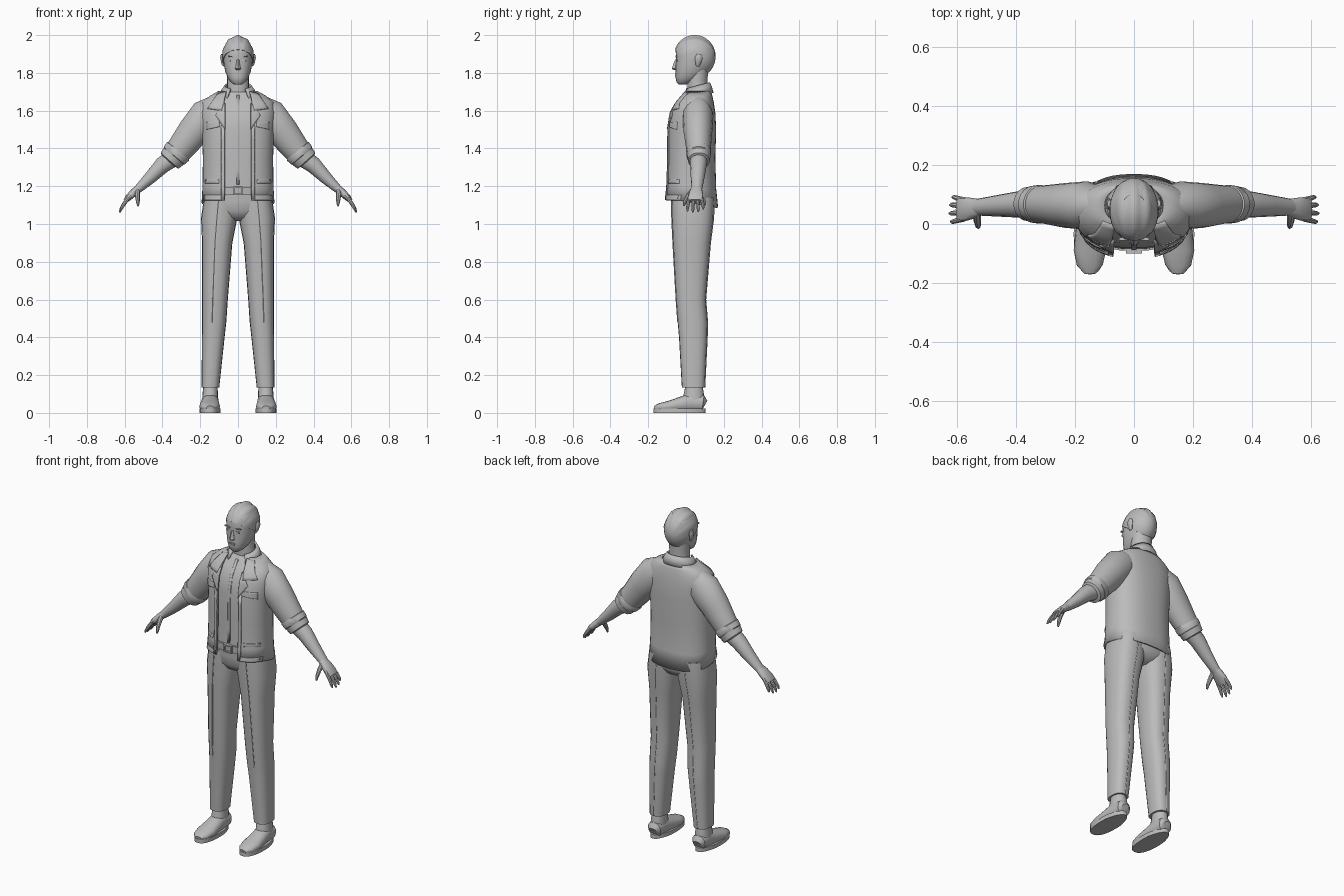
import bpy, bmesh, math
from mathutils import Vector as V

if "Cube" in bpy.data.objects:
    bpy.data.objects.remove(bpy.data.objects["Cube"])

grey = bpy.data.materials.new("plain_grey")
grey.use_nodes = True
grey.diffuse_color = (0.5, 0.5, 0.5, 1)
grey.node_tree.nodes["Principled BSDF"].inputs["Base Color"].default_value = (0.5, 0.5, 0.5, 1)
X, Y, Z = V((1, 0, 0)), V((0, 1, 0)), V((0, 0, 1))
SIDES = (("left", 1), ("right", -1))


def finish(name, bm, angle=40):
    bmesh.ops.recalc_face_normals(bm, faces=bm.faces)
    mesh = bpy.data.meshes.new(name)
    bm.to_mesh(mesh)
    bm.free()
    mesh.materials.append(grey)
    ob = bpy.data.objects.new(name, mesh)
    bpy.context.collection.objects.link(ob)
    bpy.ops.object.select_all(action="DESELECT")
    ob.select_set(True)
    bpy.context.view_layer.objects.active = ob
    bpy.ops.object.shade_smooth_by_angle(angle=math.radians(angle))
    return ob


def thicken(ob, t, offset=0):
    mod = ob.modifiers.new("thickness", "SOLIDIFY")
    mod.thickness, mod.offset = t, offset


def ring(c, u, v, p=2, n=20, gap=0):
    """Superellipse ring; gap opens it around the -v direction."""
    pts = []
    for i in range(n if not gap else n + 1):
        a = -math.pi / 2 + gap + i * (math.tau - 2 * gap) / n
        co, si = math.cos(a), math.sin(a)
        pts.append(c + u * math.copysign(abs(co) ** (2 / p), co)
                   + v * math.copysign(abs(si) ** (2 / p), si))
    return pts


def loft(name, rings, closed=True, angle=40):
    bm = bmesh.new()
    rows = [[bm.verts.new(p) for p in r] for r in rings]
    n = len(rows[0])
    for a, b in zip(rows, rows[1:]):
        for i in range(n if closed else n - 1):
            j = (i + 1) % n
            bm.faces.new((a[i], a[j], b[j], b[i]))
    if closed:
        bm.faces.new(rows[0])
        bm.faces.new(rows[-1])
    return finish(name, bm, angle)


def stack(name, rows, p=2.3, n=20, cx=0):
    """Horizontal rings: z, half width, front y, back y, optional centre x."""
    return loft(name, [ring(V((cx * r[4] if len(r) > 4 else 0, (r[2] + r[3]) / 2, r[0])),
                            X * r[1], Y * (r[3] - r[2]) / 2, p, n) for r in rows])


def tube(name, pts, s, side=Y, n=12, p=2):
    """Points: x, y, z, radius across, radius along side; s mirrors x."""
    cs = [V((q[0] * s, q[1], q[2])) for q in pts]
    rings = []
    for i, q in enumerate(pts):
        t = (cs[min(i + 1, len(cs) - 1)] - cs[max(i - 1, 0)]).normalized()
        across = t.cross(side).normalized()
        rings.append(ring(cs[i], across * q[3], across.cross(t).normalized() * q[4], p, n))
    return loft(name, rings)


# Upper body profile: z, half width, front y, back y, hem droop
BODY = [(1.125, .188, -.108, .165, .2), (1.2, .183, -.1, .155, .08), (1.35, .181, -.095, .15, 0),
        (1.5, .186, -.095, .155, 0), (1.59, .195, -.08, .15, 0), (1.645, .185, -.048, .142, 0),
        (1.675, .145, -.022, .135, 0), (1.7, .1, -.005, .127, 0)]
POW = 2.4


def front_y(x, z):
    z = min(max(z, BODY[0][0]), BODY[-1][0] - .001)
    a, b = next((a, b) for a, b in zip(BODY, BODY[1:]) if a[0] <= z <= b[0])
    f = (z - a[0]) / (b[0] - a[0])
    w, y0, y1 = (a[k] + (b[k] - a[k]) * f for k in (1, 2, 3))
    return (y0 + y1) / 2 - (y1 - y0) / 2 * (1 - min(abs(x / w), 1) ** POW) ** (1 / POW)


def patch(name, corners, s, lift=.008, n=6):
    """Four-cornered cloth panel (x, z) laid on the chest."""
    a, b, c, d = (V(q) for q in corners)
    grid = []
    for i in range(n + 1):
        row = []
        for j in range(n + 1):
            q = a.lerp(b, i / n).lerp(d.lerp(c, i / n), j / n)
            row.append(V((q.x * s, front_y(q.x, q.y) - lift, q.y)))
        grid.append(row)
    thicken(loft(name, grid, closed=False), .008)


# Jacket, open at the front, and the shirt beneath
coat = []
for z, w, y0, y1, droop in BODY:
    gap = math.asin(min(.072 / w, .75) ** (POW / 2))
    r = ring(V((0, (y0 + y1) / 2, z)), X * w, Y * (y1 - y0) / 2, POW, 36, gap)
    coat.append([q - Z * droop * max(q.y + .03, 0) for q in r])
thicken(loft("jacket", coat, closed=False), .01)
stack("shirt", [(z, w - .012, y0 + .014, y1 - .012) for z, w, y0, y1, d in BODY[1:]], POW, 32)

# Standing collar and jacket trims
col = [ring(V((0, .058, z)), X * w, Y * d + Z * .018, 2, 24, .6)
       for z, w, d in ((1.675, .098, .083), (1.705, .085, .075), (1.73, .068, .064))]
thicken(loft("collar", col, closed=False), .01)
for side, s in SIDES:
    patch(side + "_collar_wing", [(.062, 1.7), (.105, 1.69), (.16, 1.61), (.085, 1.6)], s)
    patch(side + "_lapel", [(.068, 1.64), (.1, 1.605), (.118, 1.575), (.068, 1.5)], s, .007)
    patch(side + "_button_band", [(.07, 1.52), (.088, 1.52), (.088, 1.13), (.07, 1.13)], s, .006)
    patch(side + "_chest_pocket_flap", [(.098, 1.54), (.165, 1.54), (.165, 1.5), (.098, 1.515)], s, .006)
    patch(side + "_hip_pocket", [(.1, 1.235), (.172, 1.235), (.172, 1.215), (.1, 1.215)], s, .005)
    patch(side + "_hem_band", [(.072, 1.152), (.18, 1.152), (.18, 1.128), (.072, 1.128)], s, .005)
patch("shirt_placket", [(-.008, 1.68), (.008, 1.68), (.008, 1.21), (-.008, 1.21)], 1, -.013)

# Sleeves, rolled cuffs, forearms and hands
for side, s in SIDES:
    tube(side + "_sleeve", [(.11, .065, 1.62, .07, .06), (.16, .063, 1.575, .096, .082),
                            (.235, .063, 1.49, .086, .076), (.3, .066, 1.405, .075, .066),
                            (.33, .067, 1.37, .068, .062)], s, n=18)
    tube(side + "_upper_cuff", [(.31, .067, 1.395, .066, .058), (.317, .067, 1.385, .077, .066),
                                (.338, .067, 1.362, .074, .064), (.343, .067, 1.355, .06, .055)], s, n=18)
    tube(side + "_lower_cuff", [(.333, .068, 1.368, .06, .055), (.339, .068, 1.36, .07, .062),
                                (.362, .068, 1.335, .064, .058), (.366, .068, 1.33, .045, .045)], s, n=18)
    tube(side + "_forearm", [(.345, .067, 1.35, .05, .047), (.4, .066, 1.312, .045, .044),
                             (.46, .062, 1.25, .035, .037), (.518, .058, 1.195, .025, .03),
                             (.54, .056, 1.176, .02, .028)], s, n=14)
    tube(side + "_palm", [(.52, .057, 1.193, .02, .027), (.55, .053, 1.168, .021, .036),
                          (.58, .05, 1.14, .018, .042), (.597, .05, 1.122, .012, .038)], s, p=2.4)
    for name, y, reach in (("index", .016, .9), ("middle", .039, 1), ("ring", .062, .95), ("little", .083, .78)):
        spread = (y - .05) * .12
        tube(side + "_" + name + "_finger",
             [(.58, y, 1.138, .01, .009), (.58 + .024 * reach, y + spread, 1.138 - .032 * reach, .01, .009),
              (.58 + .04 * reach, y + spread * 2, 1.138 - .06 * reach, .008, .008),
              (.58 + .047 * reach, y + spread * 2, 1.138 - .077 * reach, .004, .004)], s, n=8)
    tube(side + "_thumb", [(.535, .037, 1.178, .014, .016), (.532, .01, 1.148, .013, .012),
                           (.53, -.006, 1.118, .01, .01), (.529, -.012, 1.095, .005, .005)], s, n=8)

# Trousers, belt and buckle
stack("trouser_hips", [(1.21, .17, -.082, .14), (1.12, .178, -.08, .152), (1.07, .165, -.076, .15),
                       (1.035, .11, -.055, .13), (1.015, .05, -.02, .09)], 2.4, 28)
stack("belt", [(1.155, .174, -.09, .146), (1.197, .172, -.092, .144)], 2.4, 28)
LEG = [(1.14, .09, -.078, .15, .09), (1.03, .096, -.076, .147, .1), (.9, .08, -.07, .13, .11),
       (.6, .068, -.053, .105, .122), (.48, .064, -.044, .115, .126), (.4, .06, -.037, .113, .131),
       (.135, .047, -.022, .1, .146)]
for side, s in SIDES:
    stack(side + "_trouser_leg", LEG, 2.5, 20, s)
    tube(side + "_front_crease", [(r[4] + .012, r[2] + .001, r[0], .003, .003) for r in LEG[:5]], s, n=6)
    tube(side + "_back_crease", [(r[4], r[3] - .001, r[0], .003, .003) for r in LEG], s, n=6)


def box(name, c, size, angle=0):
    bm = bmesh.new()
    bmesh.ops.create_cube(bm, size=1)
    for v in bm.verts:
        v.co = V(c) + V([v.co[k] * size[k] for k in range(3)])
        v.co.z += (v.co.x - c[0]) * angle
    return finish(name, bm)


for z in (1.157, 1.195):
    box("buckle_bar", (0, -.095, z), (.052, .012, .007))
for x in (-.023, .023):
    box("buckle_side", (x, -.095, 1.176), (.007, .012, .04))

# Shoes: ankle, upper and sole
for side, s in SIDES:
    stack(side + "_ankle", [(.16, .036, .0, .085, .146), (.1, .041, -.012, .095, .147),
                            (.05, .043, -.02, .098, .148)], 2.2, 16, s)
    tube(side + "_shoe", [(.147, .102, .045, .025, .022), (.147, .09, .052, .042, .042),
                          (.147, .03, .055, .045, .052), (.149, -.03, .044, .05, .04),
                          (.15, -.09, .034, .055, .03), (.15, -.14, .029, .044, .022),
                          (.148, -.168, .025, .02, .012)], s, side=Z, n=16, p=2.3)
    rows = []
    for z in (0, .024):
        r = ring(V((.149 * s, -.034, z)), X * .056, Y * .138, 2.4, 28)
        rows.append([V((q.x - (q.x - .149 * s) * max(q.y, 0) * 2.2, q.y, q.z)) for q in r])
    loft(side + "_sole", rows)

# Neck and head
tube("neck", [(0, .068, 1.66, .06, .075), (0, .062, 1.71, .055, .058), (0, .06, 1.76, .054, .058),
              (0, .065, 1.82, .054, .06)], 1, side=X, n=18)
stack("head", [(1.738, .02, -.038, .0), (1.75, .038, -.05, .03), (1.775, .055, -.055, .075),
               (1.805, .067, -.055, .105), (1.85, .076, -.054, .135), (1.885, .078, -.053, .145),
               (1.92, .077, -.055, .145), (1.955, .065, -.04, .13), (1.98, .04, 0, .1)], 2.3, 28)
nose = [ring(V((0, y, z)), X * w, Y * d, 1.6, 8) for z, y, w, d in
        ((1.87, -.05, .008, .008), (1.84, -.055, .01, .014), (1.822, -.056, .016, .019), (1.814, -.05, .011, .011))]
loft("nose", nose)
box("upper_lip", (0, -.054, 1.794), (.036, .009, .005))
box("lower_lip", (0, -.053, 1.784), (.028, .009, .006))
for side, s in SIDES:
    box(side + "_eye", (.032 * s, -.0495, 1.866), (.022, .007, .008), -.15 * s)
    box(side + "_eyebrow", (.034 * s, -.051, 1.886), (.034, .009, .006), .12 * s)
    tube(side + "_ear", [(.073, .062, 1.838, .008, .01), (.08, .064, 1.852, .009, .015),
                         (.085, .068, 1.882, .01, .02), (.084, .07, 1.9, .006, .012)], s, n=10)

# Swept-back hair with combed ridges, trimmed along the hairline
bm = bmesh.new()
bmesh.ops.create_uvsphere(bm, u_segments=48, v_segments=32, radius=1)
for v in bm.verts:
    x, y, z = v.co
    comb = 1 + .022 * math.cos(13 * math.atan2(x, z + .35)) * max(z + .3, 0)
    v.co = V((x * .084 * comb, y * .11 * comb + .046, z * .112 * comb + 1.885))
cut = bmesh.ops.bisect_plane(bm, geom=bm.verts[:] + bm.edges[:] + bm.faces[:], plane_co=(0, -.06, 1.925),
                             plane_no=(0, .125, .18), clear_inner=True)
bmesh.ops.holes_fill(bm, edges=[e for e in bm.edges if e.is_boundary])
finish("hair", bm, 50)
